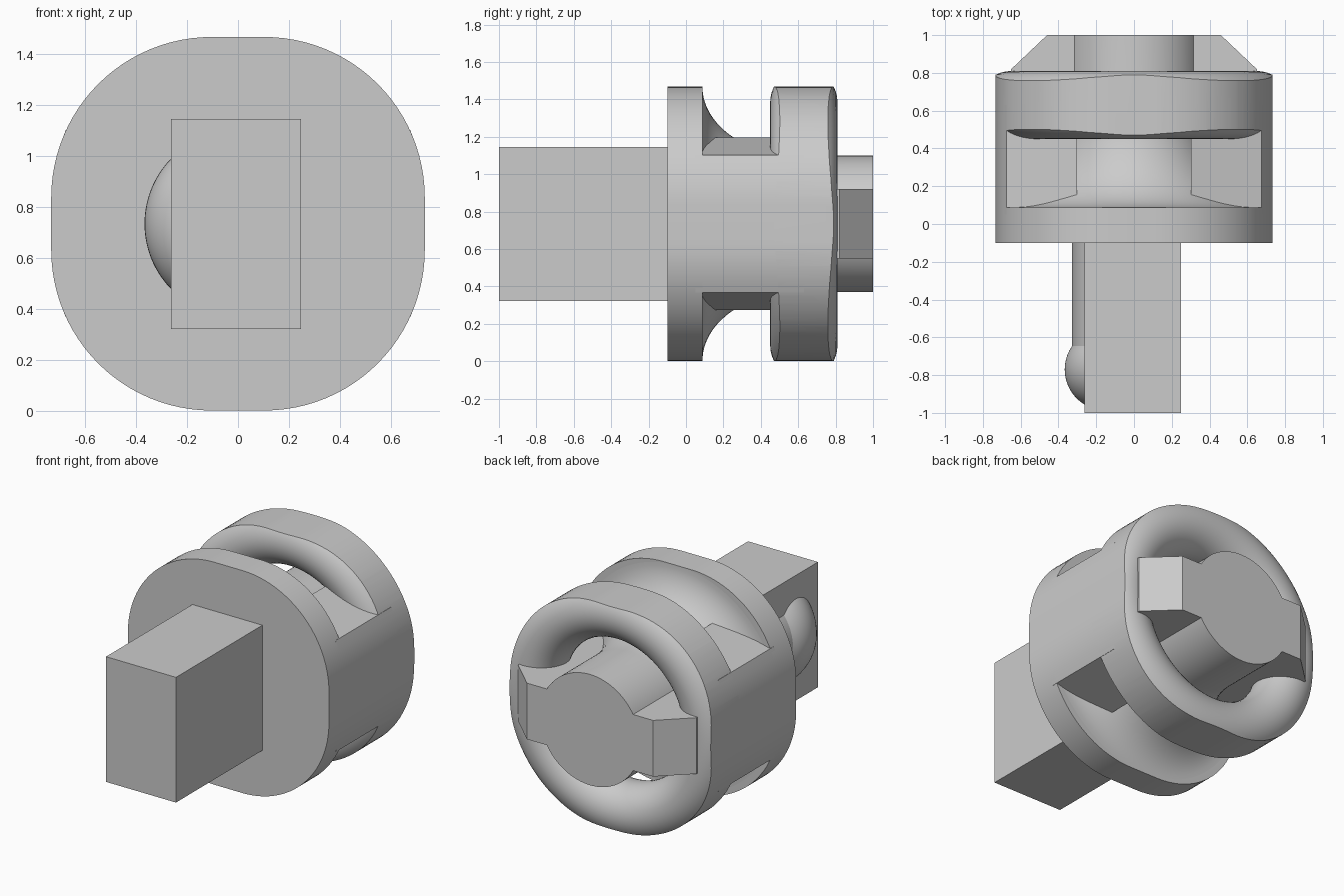
import bpy, bmesh
from math import sin, cos, pi, radians, sqrt, atan2
from mathutils import Matrix

cube = bpy.data.objects.get("Cube")
if cube:
    bpy.data.objects.remove(cube, do_unlink=True)

MID = 0.735          # height of the long axis
HALF = 0.733         # half width of the body
CORNER = 0.63        # corner radius of the body
SHAFT = 0.365        # radius of the inner shaft

grey = bpy.data.materials.new("plain_grey")
grey.use_nodes = True
grey.diffuse_color = (0.6, 0.6, 0.6, 1)
grey.node_tree.nodes["Principled BSDF"].inputs["Base Color"].default_value = (0.6, 0.6, 0.6, 1)


def finish(name, bm, smooth=True):
    bmesh.ops.remove_doubles(bm, verts=bm.verts, dist=1e-5)
    bmesh.ops.recalc_face_normals(bm, faces=bm.faces)
    mesh = bpy.data.meshes.new(name)
    bm.to_mesh(mesh)
    bm.free()
    mesh.materials.append(grey)
    obj = bpy.data.objects.new(name, mesh)
    bpy.context.collection.objects.link(obj)
    if smooth:
        shade(obj)
    return obj


def shade(obj):
    bpy.ops.object.select_all(action='DESELECT')
    obj.select_set(True)
    bpy.context.view_layer.objects.active = obj
    bpy.ops.object.shade_smooth_by_angle(angle=radians(30))


def extrude(name, points, move):
    """Extrude a closed outline of 3D points along a vector."""
    bm = bmesh.new()
    face = bm.faces.new([bm.verts.new(p) for p in points])
    top = bmesh.ops.extrude_face_region(bm, geom=[face])["geom"]
    bmesh.ops.translate(bm, vec=move, verts=[v for v in top if isinstance(v, bmesh.types.BMVert)])
    return finish(name, bm)


def lathe(name, profile, start=0, sweep=2 * pi, steps=96, closed=False):
    """Turn a profile of (radius, y) about the long axis."""
    bm = bmesh.new()
    verts = [bm.verts.new((r, y, 0)) for r, y in profile]
    edges = [bm.edges.new(pair) for pair in zip(verts, verts[1:])]
    if closed:
        edges.append(bm.edges.new((verts[-1], verts[0])))
    bmesh.ops.rotate(bm, verts=verts, matrix=Matrix.Rotation(start, 3, 'Y'))
    bmesh.ops.spin(bm, geom=verts + edges, axis=(0, 1, 0), angle=sweep, steps=steps)
    bmesh.ops.translate(bm, vec=(0, 0, MID), verts=bm.verts)
    return finish(name, bm)


def outline(y, steps=24):
    """Rounded square outline of the body."""
    flat = HALF - CORNER
    pts = []
    for k, (sx, sz) in enumerate([(1, 1), (-1, 1), (-1, -1), (1, -1)]):
        for i in range(steps + 1):
            a = (k + i / steps) * pi / 2
            pts.append((sx * flat + CORNER * cos(a), y, MID + sz * flat + CORNER * sin(a)))
    return pts


# Front plate
extrude("front_plate", outline(-0.1), (0, 0.188, 0))

# Shaft, flaring out concavely into the front plate
flare = [(HALF - (HALF - SHAFT) * sin(t), 0.6 - 0.512 * cos(t))
         for t in [i * pi / 48 for i in range(25)]]
lathe("flared_shaft", [(0, 0), (HALF, 0)] + flare + [(SHAFT, 1), (0, 1)])

# Rear ring: a torus trimmed to the body outline
ring = lathe("rear_ring", [(0.65 + 0.18 * cos(a), 0.63 + 0.18 * sin(a))
                           for a in [i * pi / 20 for i in range(40)]], closed=True)
trim = extrude("ring_trimmer", outline(0.3), (0, 0.7, 0))
trim.hide_render = True
cut = ring.modifiers.new("trim", 'BOOLEAN')
cut.operation = 'INTERSECT'
cut.object = trim
cut.solver = 'EXACT'
bpy.context.view_layer.objects.active = ring
bpy.ops.object.modifier_apply(modifier="trim")
bpy.data.objects.remove(trim, do_unlink=True)
shade(ring)

# Side walls joining the front plate to the ring, and the locking lugs
CAVITY = 0.55
top = atan2(0.46, 0.3)
for side, label in ((1, "left"), (-1, "right")):
    wall = [(side * x, 0.05, z) for x, y, z in outline(0) if x > 0 and abs(z - MID) < 0.366]
    wall.sort(key=lambda p: p[2])
    end_x = HALF - CORNER + sqrt(CORNER ** 2 - (0.365 - HALF + CORNER) ** 2)
    wall = ([(side * end_x, 0.05, MID - 0.367)] + wall + [(side * end_x, 0.05, MID + 0.367)])
    wall += [(side * CAVITY * cos(a), 0.05, MID + CAVITY * sin(a))
             for a in [top * (1 - i / 12) for i in range(25)]]
    extrude(label + "_wall", wall, (0, 0.58, 0))

    lug = [(0.3, 0.2), (0.6, 0.2), (0.65, 0.6), (0.65, 0.82), (0.46, 1), (0.3, 1)]
    extrude(label + "_lug", [(side * x, y, MID - 0.185) for x, y in lug], (0, 0, 0.37))

# Front block
extrude("front_block", [(x, -1, z) for x, z in
                        ((-0.262, 0.322), (0.248, 0.322), (0.248, 1.147), (-0.262, 1.147))], (0, 0.95, 0))

# Rounded pin breaking through the right side of the block
pin = [(0.328, -0.05), (0.328, -0.65)]
pin += [(0.15 + 0.217 * cos(a), -0.77 - 0.217 * sin(a))
        for a in [radians(-35 + 7 * i) for i in range(16)]]
lathe("side_pin", pin, start=radians(180 - 50), sweep=radians(100), steps=32)
